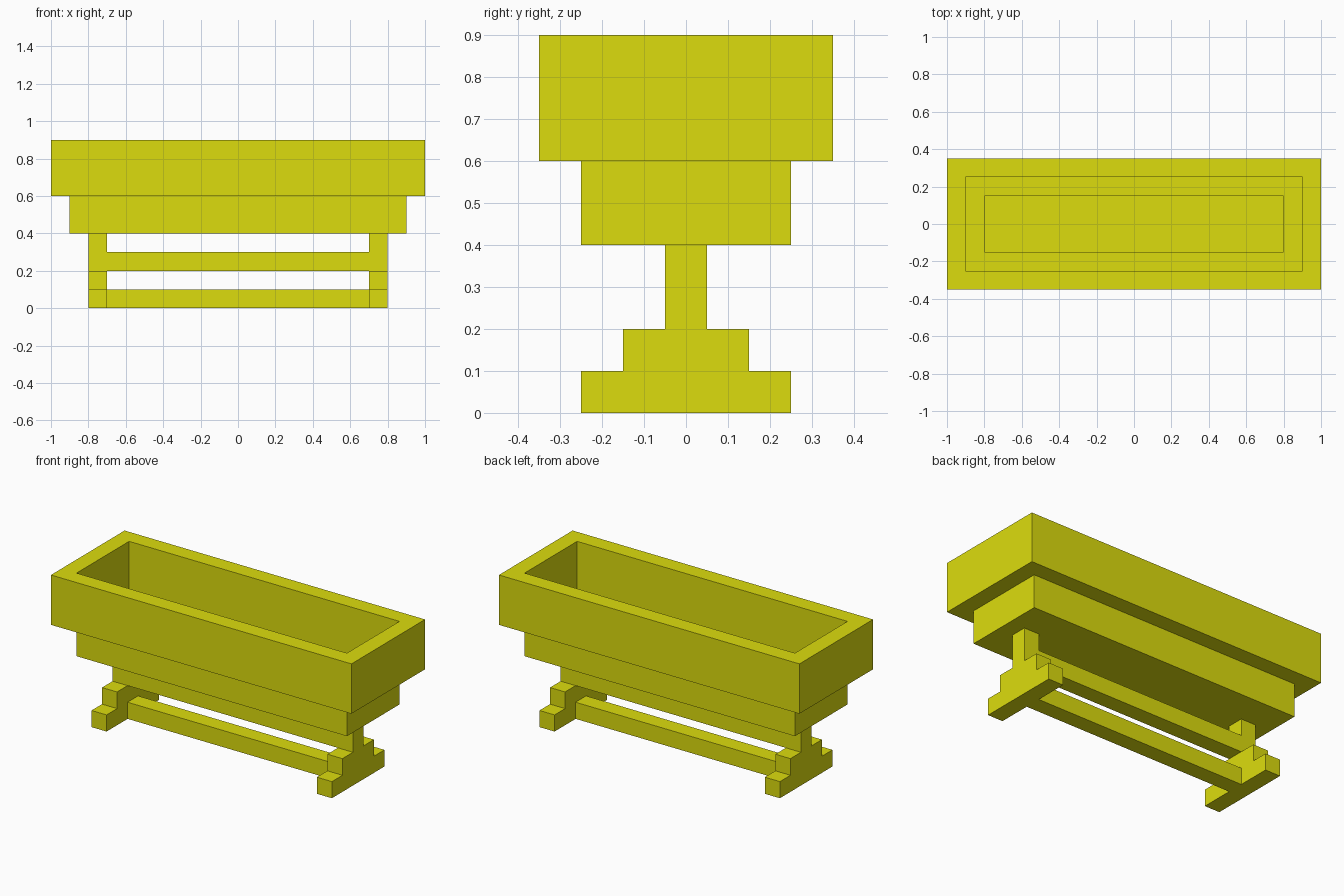
import bpy, bmesh

if "Cube" in bpy.data.objects:
    bpy.data.objects.remove(bpy.data.objects["Cube"])

yellow = bpy.data.materials.new("yellow")
yellow.diffuse_color = (0.72, 0.72, 0.004, 1)
yellow.use_nodes = True
yellow.node_tree.nodes["Principled BSDF"].inputs["Base Color"].default_value = yellow.diffuse_color


def finish(name, bm):
    bmesh.ops.recalc_face_normals(bm, faces=bm.faces)
    mesh = bpy.data.meshes.new(name)
    bm.to_mesh(mesh)
    bm.free()
    mesh.materials.append(yellow)
    obj = bpy.data.objects.new(name, mesh)
    bpy.context.collection.objects.link(obj)
    return obj


def stepped_box(name, steps):
    """Join rectangles (half x, half y, z) into a closed stepped solid."""
    bm = bmesh.new()
    signs = ((-1, -1), (1, -1), (1, 1), (-1, 1))
    rings = [[bm.verts.new((sx * hx, sy * hy, z)) for sx, sy in signs]
             for hx, hy, z in steps]
    for a, b in zip(rings, rings[1:]):
        for i in range(4):
            j = (i + 1) % 4
            bm.faces.new((a[i], a[j], b[j], b[i]))
    bm.faces.new(rings[0][::-1])
    bm.faces.new(rings[-1])
    return finish(name, bm)


def trestle(name, x0, x1):
    """Stepped foot and post, extruded along x."""
    half = [(0.25, 0), (0.25, 0.1), (0.15, 0.1), (0.15, 0.2), (0.05, 0.2), (0.05, 0.4)]
    outline = half + [(-y, z) for y, z in reversed(half)]
    bm = bmesh.new()
    face = bm.faces.new([bm.verts.new((x0, y, z)) for y, z in outline])
    ext = bmesh.ops.extrude_face_region(bm, geom=[face])
    verts = [v for v in ext["geom"] if isinstance(v, bmesh.types.BMVert)]
    bmesh.ops.translate(bm, verts=verts, vec=(x1 - x0, 0, 0))
    return finish(name, bm)


# Hollow trough: outside from the bottom up, over the rim, down the inside
stepped_box("trough", [
    (0.9, 0.25, 0.4), (0.9, 0.25, 0.6), (1.0, 0.35, 0.6), (1.0, 0.35, 0.9),
    (0.9, 0.25, 0.9), (0.9, 0.25, 0.6), (0.8, 0.15, 0.6), (0.8, 0.15, 0.5)])

# End supports
trestle("left_support", -0.8, -0.7)
trestle("right_support", 0.7, 0.8)

# Rails between the supports
for name, z in (("lower_rail", 0.0), ("upper_rail", 0.2)):
    stepped_box(name, [(0.7, 0.05, z), (0.7, 0.05, z + 0.1)])
